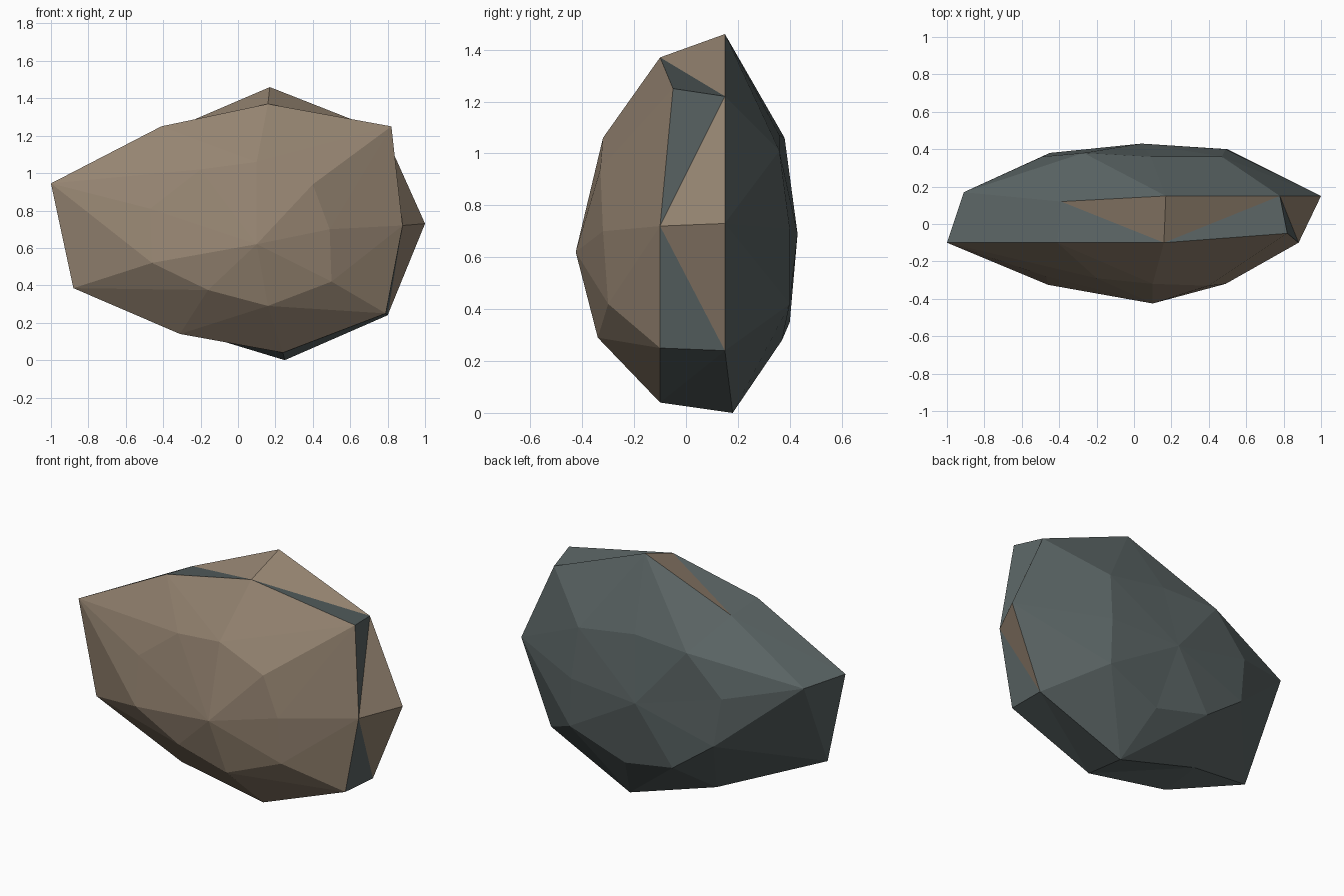
import bpy
import bmesh
from mathutils import Vector

cube = bpy.data.objects.get("Cube")
if cube:
    bpy.data.objects.remove(cube, do_unlink=True)


def make_material(name, rgb):
    mat = bpy.data.materials.new(name)
    mat.use_nodes = True
    mat.diffuse_color = (*rgb, 1)
    bsdf = mat.node_tree.nodes["Principled BSDF"]
    bsdf.inputs["Base Color"].default_value = (*rgb, 1)
    bsdf.inputs["Roughness"].default_value = 0.9
    return mat


TAN, GREY = 0, 1
materials = [make_material("warm tan stone", (0.30, 0.23, 0.165)),
             make_material("slate grey stone", (0.10, 0.125, 0.125))]

# Cross-section rings, all running clockwise as seen from the front
front_rim = [(-1, -.1, .945), (-.41, -.1, 1.25), (.16, -.1, 1.37),
             (.82, -.05, 1.25), (.88, -.1, .72), (.79, -.1, .25),
             (.24, -.1, .04), (-.31, -.1, .14), (-.88, -.1, .385)]
front_facets = [(-.47, -.28, .81), (-.2, -.29, 1.02), (.1, -.32, 1.06),
                (.4, -.33, .94), (.49, -.32, .70), (.5, -.3, .42),
                (.16, -.34, .29), (-.16, -.34, .375), (-.46, -.325, .52)]
back_rim = [(-.91, .17, .935), (-.39, .12, 1.22), (.17, .15, 1.46),
            (.78, .15, 1.22), (1, .15, .73), (.8, .15, .24),
            (.25, .18, 0), (-.31, .15, .17)]
back_facets = [(-.49, .36, .83), (-.27, .38, 1.06), (.09, .36, 1.07),
               (.47, .36, 1.01), (.49, .4, .71), (.5, .4, .42),
               (.15, .37, .28), (-.19, .4, .35), (-.45, .38, .54)]
N = len(front_rim)

bm = bmesh.new()


def ring(points):
    return [bm.verts.new(p) for p in points]


def face(verts, colour):
    bm.faces.new(verts).material_index = colour


def cap(rim, inner, centre, colour):
    """Facet a rim to an inner ring along the convex diagonals, then fan it."""
    tip = bm.verts.new(centre)
    for i in range(N):
        j = (i + 1) % N
        a, b, c, d = rim[i], rim[j], inner[j], inner[i]
        normal = (b.co - a.co).cross(d.co - a.co)
        if normal.y * centre[1] < 0:
            normal.negate()
        # A far corner above the plane means the a-c diagonal is the ridge
        if normal.dot(c.co - a.co) > 0:
            tris = [(a, b, c), (a, c, d)]
        else:
            tris = [(a, b, d), (b, c, d)]
        for t in tris:
            face(t, colour)
        face((inner[i], inner[j], tip), colour)


front = ring(front_rim)
back = ring(back_rim)
back.append(front[-1])  # the two rims meet at the lower corner

# Faceted front and back
cap(front, ring(front_facets), (.1, -.425, .62), TAN)
cap(back, ring(back_facets), (.04, .43, .69), GREY)

# Side band: diagonals fan out from every second front corner,
# and the fans at the top and on the left side show tan stone
for i in range(N - 2):
    j = i + 1
    hub = j if i % 2 else i
    other = i if i % 2 else j
    face((front[hub], back[i], back[j]), TAN if hub in (2, 4) else GREY)
    face((front[hub], front[other], back[other]), GREY)
face((front[N - 2], front[N - 1], back[N - 2]), GREY)
face((front[N - 1], front[0], back[0]), GREY)

bmesh.ops.recalc_face_normals(bm, faces=bm.faces)
mesh = bpy.data.meshes.new("rock")
bm.to_mesh(mesh)
bm.free()
for mat in materials:
    mesh.materials.append(mat)
rock = bpy.data.objects.new("rock", mesh)
bpy.context.collection.objects.link(rock)
